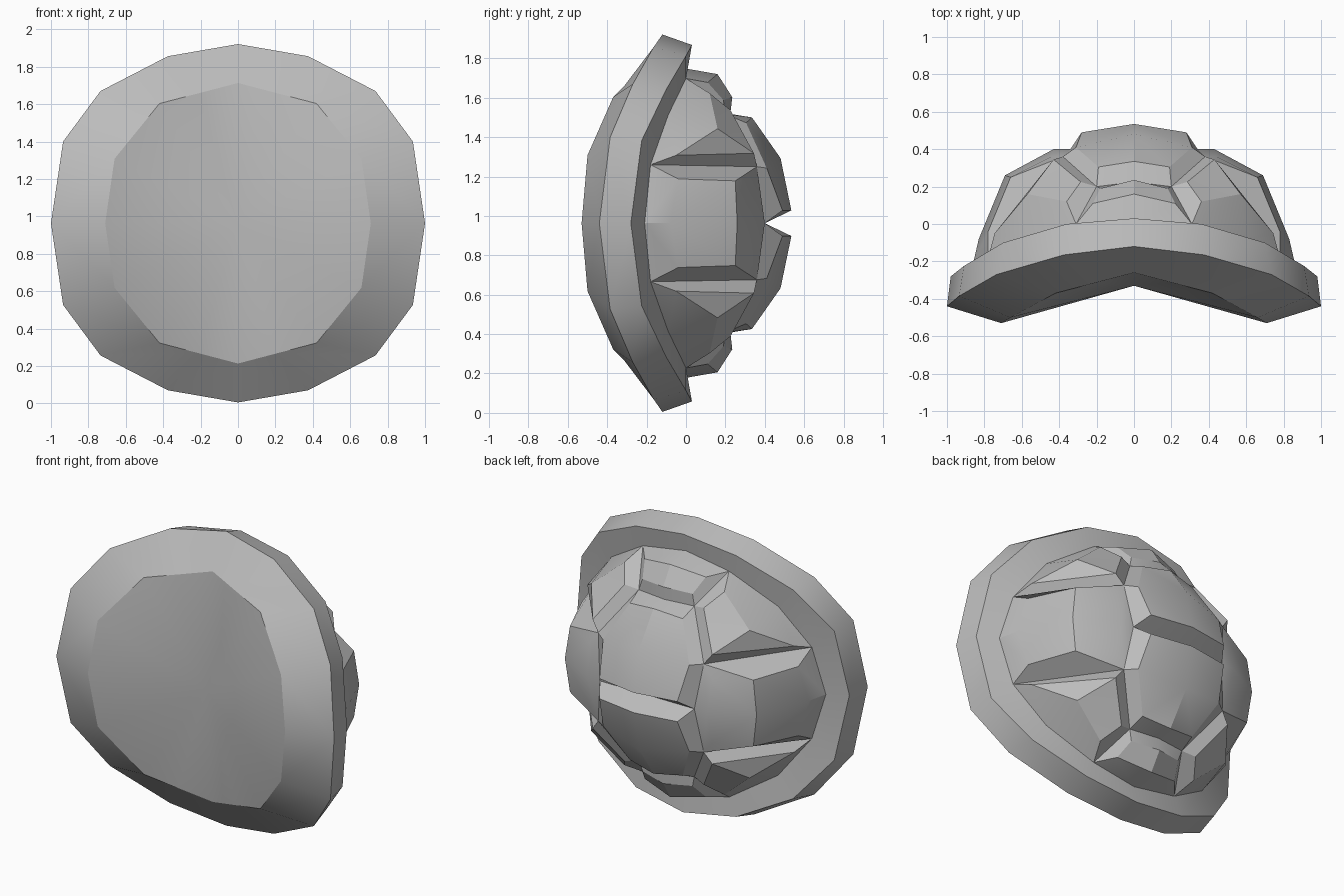
import bpy
import bmesh
import math
from mathutils import Vector

cube = bpy.data.objects.get("Cube")
if cube:
    bpy.data.objects.remove(cube, do_unlink=True)

MID = 0.963  # height of the horizontal symmetry plane

grey = bpy.data.materials.new("shell grey")
grey.use_nodes = True
COLOUR = (0.5, 0.5, 0.5, 1)
grey.diffuse_color = COLOUR
grey.node_tree.nodes["Principled BSDF"].inputs["Base Color"].default_value = COLOUR


def build(name, faces, sharp=24):
    """Make one quarter from faces of points, mirror it in x and z, face it outward."""
    bm = bmesh.new()
    for pts in faces:
        bm.faces.new([bm.verts.new(p) for p in pts])
    for axis in (0, 2):
        flip = Vector((1, 1, 1))
        flip[axis] = -1
        for f in list(bm.faces):
            bm.faces.new([bm.verts.new(v.co * flip) for v in f.verts])
    bmesh.ops.remove_doubles(bm, verts=bm.verts, dist=0.0005)
    core = Vector((0, -0.15, 0))
    for f in bm.faces:
        f.normal_update()
        if f.normal.dot(f.calc_center_median() - core) < 0:
            f.normal_flip()
    bmesh.ops.translate(bm, verts=bm.verts, vec=(0, 0, MID))
    mesh = bpy.data.meshes.new(name)
    bm.to_mesh(mesh)
    bm.free()
    mesh.materials.append(grey)
    obj = bpy.data.objects.new(name, mesh)
    bpy.context.collection.objects.link(obj)
    bpy.ops.object.select_all(action='DESELECT')
    obj.select_set(True)
    bpy.context.view_layer.objects.active = obj
    bpy.ops.object.shade_smooth_by_angle(angle=math.radians(sharp))


def strip(a, b):
    return [(a[i], a[i + 1], b[i + 1], b[i]) for i in range(len(a) - 1)]


# Quarter rings, top centre round to the side
belly = [(0, -.26, .75), (.21, -.315, .695), (.42, -.37, .64), (.66, -.5, .345), (.71, -.53, 0)]
outer = [(0, -.12, .958), (.375, -.165, .893), (.735, -.27, .707), (.935, -.385, .437), (1, -.44, 0)]
back = [(0, .03, .905), (.36, 0, .85), (.7, -.1, .68), (.91, -.225, .42), (.98, -.28, 0)]
inner = [(0, 0, .785), (.31, 0, .735), (.6, -.09, .55), (.78, -.18, .297), (.86, -.21, 0)]

# Belly plate and rim
hub = (0, -.33, 0)
build("belly_plate", [(hub, belly[i], belly[i + 1]) for i in range(4)], 40)
build("rim", strip(belly, outer) + strip(outer, back) + strip(back, inner), 32)

# Groove junctions on the dome
top, E, R, F, side = inner
A, B, C = (.2, .2, .555), (.38, .36, .287), (.34, .4, 0)
D, T = (0, .4, 0), (0, .225, .555)

# Two large scutes down the middle
d, c, b = (0, .535, .065), (.28, .49, .065), (.31, .41, .28)
a, t, m = (.19, .305, .51), (0, .335, .537), (0, .48, .33)
build("centre_scutes", [
    (d, c, b, m), (m, b, a, t),
    (D, C, c, d), (C, B, b, c), (B, A, a, b), (A, T, t, a)])

# Small scutes at the top and bottom ends
p, q, r, s = (0, .16, .757), (.22, .11, .715), (.18, .19, .625), (0, .235, .64)
build("end_scutes", [
    (top, E, q, p), (p, q, r, s), (T, A, r, s), (A, E, q, r)])

# Corner scutes beside the end scutes
e, g, h = (.36, .12, .66), (.57, .16, .48), (.285, .225, .575)
k, f = (.43, .345, .355), (.745, -.05, .345)
build("corner_scutes", [
    (E, R, g, e), (R, F, f, g), (g, f, k), (g, k, h), (g, h, e),
    (E, A, h, e), (A, B, k, h), (B, F, f, k)])

# Wide scutes on the left and right sides
u, v, w = (.78, -.04, .225), (.66, .25, .215), (.44, .36, .21)
u0, v0, w0 = (.83, -.08, 0), (.69, .26, 0), (.43, .4, 0)
build("side_scutes", [
    (side, F, u, u0), (u0, u, v, v0), (v0, v, w, w0),
    (F, u, v, B), (v, w, B), (w0, w, B, C)])
